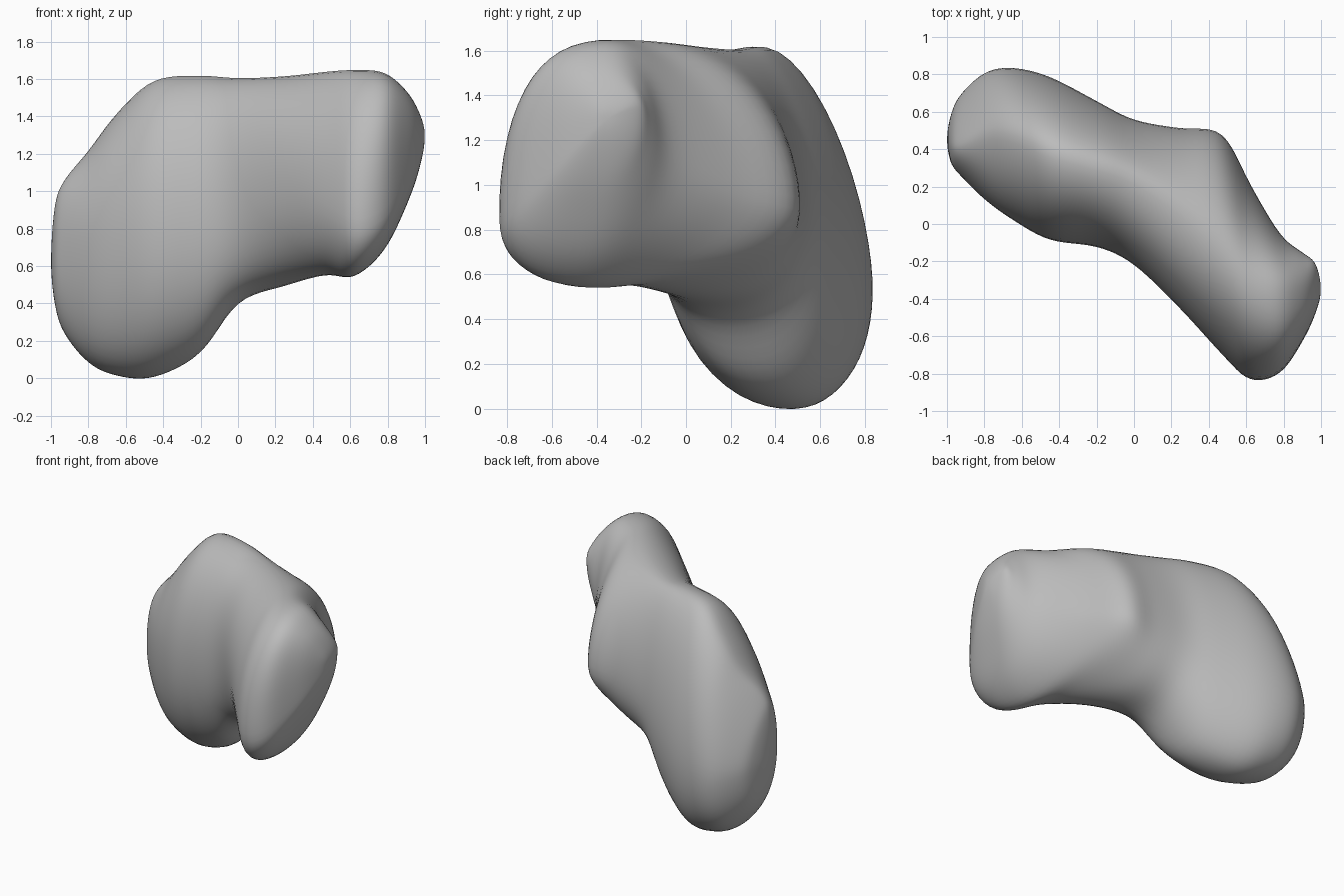
import bpy
import bmesh
import math
from mathutils import Vector

if "Cube" in bpy.data.objects:
    bpy.data.objects.remove(bpy.data.objects["Cube"], do_unlink=True)

# Body stations along x: each gives the four extreme points of the cross-section
# x, front y, front z, back y, back z, bottom z, bottom y, top z, top y
STATIONS = [
    (-1, .45, .62, .45, .62, .62, .45, .62, .45),
    (-.98, .33, .65, .58, .6, .4, .47, .92, .42),
    (-.93, .26, .7, .69, .58, .24, .48, 1.06, .42),
    (-.8, .13, .75, .81, .55, .08, .48, 1.22, .48),
    (-.65, .02, .8, .838, .55, .01, .47, 1.42, .47),
    (-.45, -.09, .8, .79, .6, 0, .45, 1.6, .39),
    (-.2, -.125, .85, .66, .75, .13, .32, 1.625, .32),
    (0, -.22, 1, .56, .85, .4, .18, 1.61, .25),
    (.25, -.46, 1.05, .515, .9, .49, .08, 1.62, .08),
    (.47, -.7, .95, .49, .9, .55, -.2, 1.645, -.13),
    (.62, -.835, .86, .22, .97, .54, -.42, 1.655, -.3),
    (.78, -.8, .9, -.05, 1.1, .68, -.45, 1.64, -.36),
    (.9, -.63, 1.05, -.15, 1.25, .92, -.4, 1.54, -.37),
    (.97, -.48, 1.2, -.21, 1.34, 1.12, -.36, 1.42, -.34),
    (1, -.35, 1.3, -.35, 1.3, 1.3, -.35, 1.3, -.35),
]
SIDES = 56
STEPS = 6


def beyond(end, inner):
    """Station past a tip, mirrored so that the tip closes round."""
    return (inner[0],) + tuple(2 * e - i for e, i in zip(end[1:], inner[1:]))


def blend(p0, p1, p2, p3, t):
    """Smooth curve through neighbouring stations."""
    return [b + t / 2 * (c - a + t * (2 * a - 5 * b + 4 * c - d
                                      + t * (3 * (b - c) + d - a)))
            for a, b, c, d in zip(p0, p1, p2, p3)]


def bell(x, middle, width):
    return math.exp(-((x - middle) / width) ** 2)


def roundness(x, back, upper):
    """Fullness of one quarter of the cross-section."""
    if back and upper:
        return 1.7 - .3 * bell(x, -.92, .2) + .15 * bell(x, .4, .25) + .4 * bell(x, .9, .2)
    if back:
        return 2.25 - .7 * bell(x, .6, .25)
    if upper:
        return 2.1 + .7 * bell(x, .9, .2)
    return 2.15 + .5 * bell(x, .85, .25)


def section_point(station, angle):
    """Point on a cross-section made of four rounded quarters."""
    x, front_y, front_z, back_y, back_z, low_z, low_y, high_z, high_y = station
    c, s = math.cos(angle), math.sin(angle)
    side_y, side_z = (back_y, back_z) if c > 0 else (front_y, front_z)
    pole_y, pole_z = (high_y, high_z) if s > 0 else (low_y, low_z)
    power = 2 / roundness(x, c > 0, s > 0)
    return Vector((x,
                   pole_y + (side_y - pole_y) * abs(c) ** power,
                   side_z + (pole_z - side_z) * abs(s) ** power))


# Loft the body through the stations
path = ([beyond(STATIONS[0], STATIONS[1])] + STATIONS
        + [beyond(STATIONS[-1], STATIONS[-2])])
bm = bmesh.new()
rings = []
for i in range(len(STATIONS) - 1):
    for k in range(STEPS):
        if i + k == 0:
            continue
        station = blend(*path[i:i + 4], k / STEPS)
        rings.append([bm.verts.new(section_point(station, math.tau * (j + .5) / SIDES))
                      for j in range(SIDES)])

for a, b in zip(rings, rings[1:]):
    for j in range(SIDES):
        n = (j + 1) % SIDES
        bm.faces.new((a[j], a[n], b[n], b[j]))

# Close both tips
for ring, tip in ((rings[0], STATIONS[0]), (rings[-1], STATIONS[-1])):
    centre = bm.verts.new(tip[:3])
    for j in range(SIDES):
        bm.faces.new((ring[j], ring[(j + 1) % SIDES], centre))

# Soften the surface slightly
for _ in range(5):
    bmesh.ops.smooth_vert(bm, verts=bm.verts, factor=.5,
                          use_axis_x=True, use_axis_y=True, use_axis_z=True)
bmesh.ops.recalc_face_normals(bm, faces=bm.faces)
mesh = bpy.data.meshes.new("rock_body")
bm.to_mesh(mesh)
bm.free()
body = bpy.data.objects.new("rock_body", mesh)
bpy.context.collection.objects.link(body)

# Plain grey stone
stone = bpy.data.materials.new("grey_stone")
stone.use_nodes = True
colour = (.5, .5, .5, 1)
stone.diffuse_color = colour
for node in stone.node_tree.nodes:
    if node.type == "BSDF_PRINCIPLED":
        node.inputs["Base Color"].default_value = colour
mesh.materials.append(stone)
mesh.shade_smooth()
